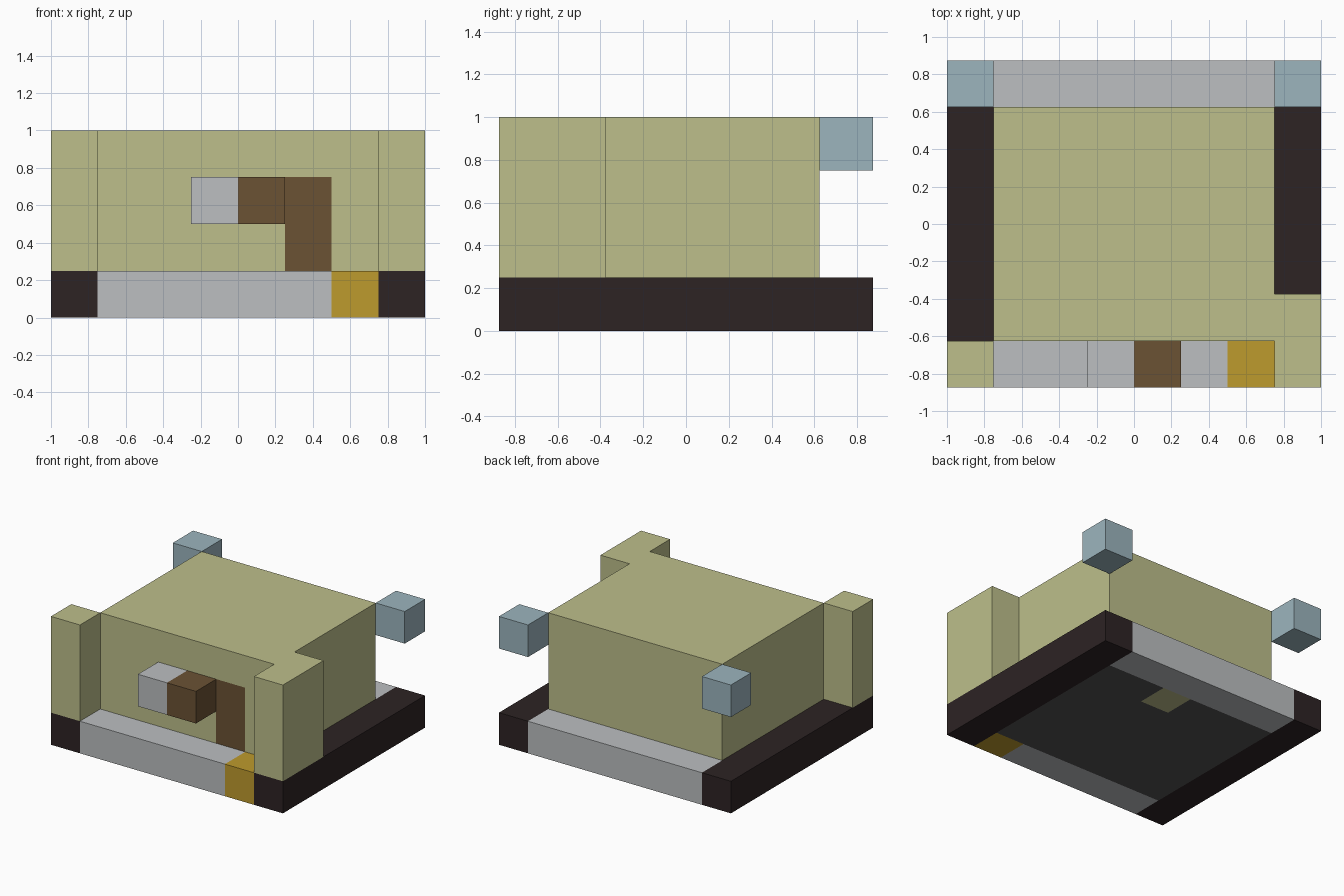
import bpy, bmesh
from mathutils import Vector

cube = bpy.data.objects.get("Cube")
if cube:
    bpy.data.objects.remove(cube, do_unlink=True)

U = 0.25  # edge of one block


def material(name, rgb):
    linear = [((c / 255 + 0.055) / 1.055) ** 2.4 for c in rgb] + [1]
    mat = bpy.data.materials.new(name)
    mat.use_nodes = True
    mat.diffuse_color = linear
    mat.node_tree.nodes["Principled BSDF"].inputs["Base Color"].default_value = linear
    return mat


olive = material("olive", (189, 191, 139))
grey = material("light_grey", (188, 191, 193))
black = material("dark_brown_black", (45, 35, 36))
brown = material("wood_brown", (107, 82, 52))
yellow = material("mustard_yellow", (190, 155, 45))
blue = material("pale_blue", (156, 181, 190))
floor_grey = material("charcoal", (84, 84, 84))


def box(name, mats, x, y, z, cuts=(), rule=None):
    """Box between ranges; cuts are (axis, position), rule picks the second colour."""
    bm = bmesh.new()
    bmesh.ops.create_cube(bm, size=1)
    for v in bm.verts:
        v.co = [r[0] + (c + 0.5) * (r[1] - r[0]) for c, r in zip(v.co, (x, y, z))]
    for axis, position in cuts:
        normal = Vector((0, 0, 0))
        normal[axis] = 1
        bmesh.ops.bisect_plane(bm, geom=bm.verts[:] + bm.edges[:] + bm.faces[:],
                               plane_co=normal * position, plane_no=normal)
    bm.normal_update()
    if rule:
        for f in bm.faces:
            f.material_index = int(rule(f.calc_center_median(), f.normal))
    mesh = bpy.data.meshes.new(name)
    bm.to_mesh(mesh)
    bm.free()
    for m in mats:
        mesh.materials.append(m)
    obj = bpy.data.objects.new(name, mesh)
    bpy.context.collection.objects.link(obj)
    return obj


FRONT, BACK = -3.5 * U, 3.5 * U
WALL = BACK - U
INNER = 1 - U

# Base: side beams, front and back beams, floor with one odd block
for side, x in (("right", (-1, -INNER)), ("left", (INNER, 1))):
    box(side + "_base_beam", [black], x, (FRONT, BACK), (0, U))
    box(side + "_rear_cube", [blue], x, (WALL, BACK), (1 - U, 1))
box("front_base_beam", [grey], (-INNER, 2 * U), (FRONT, -WALL), (0, U))
box("front_step", [yellow], (2 * U, INNER), (FRONT, -WALL), (0, U))
box("rear_base_beam", [grey], (-INNER, INNER), (WALL, BACK), (0, U))
box("floor", [floor_grey, olive], (-INNER, INNER), (-WALL, WALL), (0, U),
    cuts=((0, 0), (0, U), (1, WALL - U)),
    rule=lambda c, n: n.z < -0.5 and 0 < c.x < U and c.y > WALL - U)

# House body with a flush door on the front wall
box("house_body", [olive, brown], (-INNER, INNER), (-WALL, WALL), (U, 1),
    cuts=((0, U), (0, 2 * U), (2, 3 * U)),
    rule=lambda c, n: n.y < -0.5 and U < c.x < 2 * U and c.z < 3 * U)

# Corner posts, the left one twice as deep
box("right_front_post", [olive], (-1, -INNER), (FRONT, -WALL), (U, 1))
box("left_front_post", [olive], (INNER, 1), (FRONT, -WALL + U), (U, 1))

# Blocks sticking out beside the door
box("grey_wall_block", [grey], (-U, 0), (FRONT, -WALL), (2 * U, 3 * U))
box("wood_wall_block", [brown], (0, U), (FRONT, -WALL), (2 * U, 3 * U))
